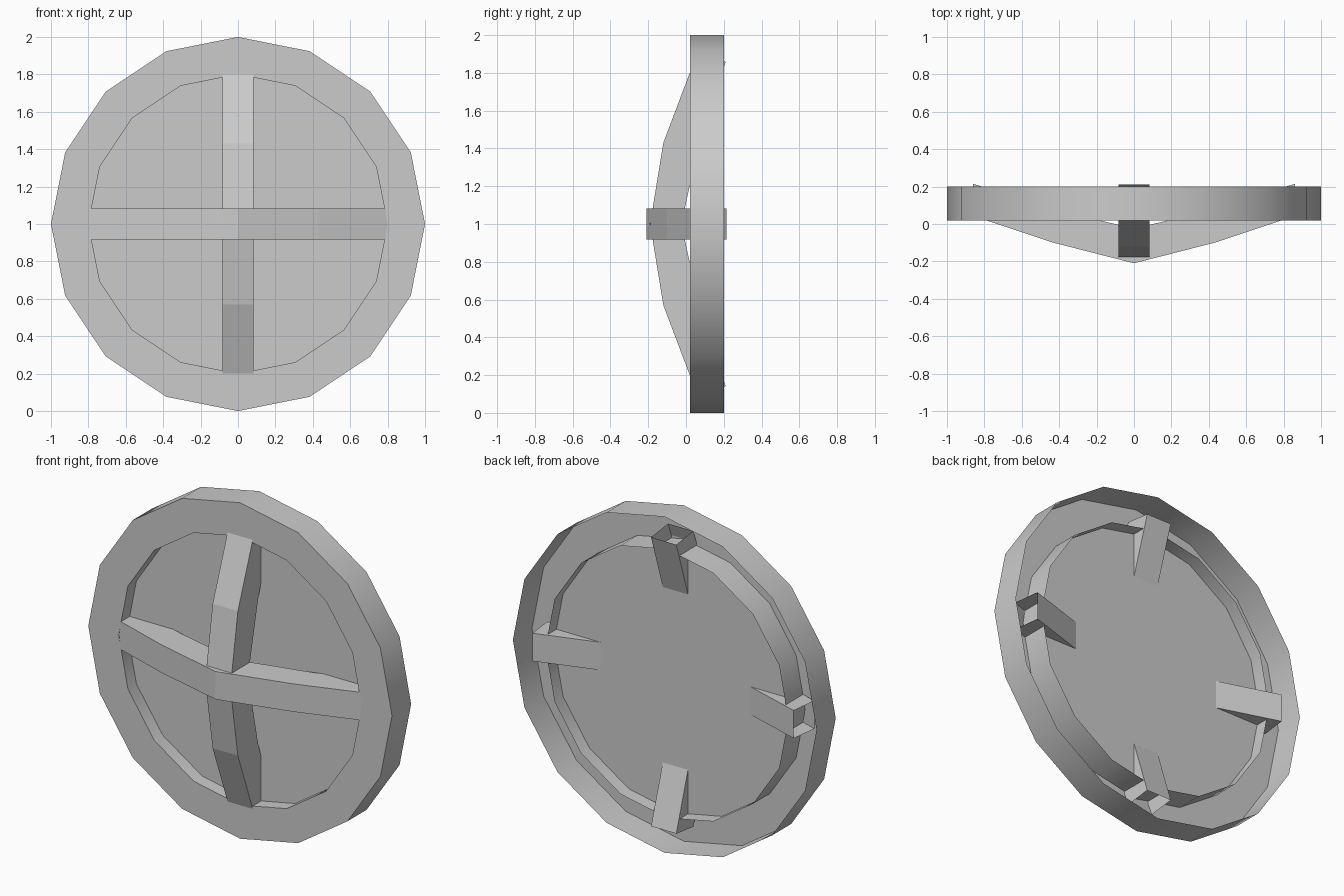
import bpy, bmesh, math

cube = bpy.data.objects.get("Cube")
if cube:
    bpy.data.objects.remove(cube, do_unlink=True)

grey = bpy.data.materials.new("light_grey")
grey.use_nodes = True
colour = (0.6, 0.6, 0.6, 1)
grey.diffuse_color = colour
grey.node_tree.nodes["Principled BSDF"].inputs["Base Color"].default_value = colour

SIDES = 16
CENTRE_Z = 1.0
HALF_BAR = 0.083


def finish(name, bm, smooth=False):
    mesh = bpy.data.meshes.new(name)
    bm.to_mesh(mesh)
    bm.free()
    mesh.materials.append(grey)
    obj = bpy.data.objects.new(name, mesh)
    bpy.context.collection.objects.link(obj)
    obj.location.z = CENTRE_Z
    if smooth:
        bpy.ops.object.select_all(action='DESELECT')
        obj.select_set(True)
        bpy.context.view_layer.objects.active = obj
        bpy.ops.object.shade_smooth_by_angle(angle=math.radians(30))
    return obj


def circle(bm, radius, y):
    angles = [2 * math.pi * i / SIDES for i in range(SIDES)]
    return [bm.verts.new((radius * math.cos(a), y, radius * math.sin(a))) for a in angles]


def bridge(bm, a, b):
    for i in range(len(a)):
        j = (i + 1) % len(a)
        bm.faces.new((a[i], a[j], b[j], b[i]))


# Rim: outer wall, front annulus and inner wall, open at the back
bm = bmesh.new()
profile = [(1, 0.2), (1, 0.02), (0.8, 0.02), (0.8, 0.1), (0.8, 0.18)]
loops = [circle(bm, r, y) for r, y in profile]
for a, b in zip(loops, loops[1:]):
    bridge(bm, a, b)
bmesh.ops.recalc_face_normals(bm, faces=bm.faces)
# outer wall must face outwards
bm.faces.ensure_lookup_table()
if bm.faces[0].normal.dot(bm.faces[0].calc_center_median()) < 0:
    bmesh.ops.reverse_faces(bm, faces=bm.faces)
finish("rim", bm, True)

# Recessed flat panel inside the rim
bm = bmesh.new()
bm.faces.new(circle(bm, 0.8, 0.1))
finish("panel", bm)


# Arched cross bars: square tubes with open ends
def cross_bar(name, front, back, upright):
    bm = bmesh.new()
    sections = []
    mirrored = lambda pts: [(-u, y) for u, y in reversed(pts[1:])] + pts
    for f, b in zip(mirrored(front), mirrored(back)):
        corners = [(f, -HALF_BAR), (f, HALF_BAR), (b, HALF_BAR), (b, -HALF_BAR)]
        sections.append([bm.verts.new((w, y, u) if upright else (u, y, w))
                         for (u, y), w in corners])
    for a, b in zip(sections, sections[1:]):
        bridge(bm, a, b)
    bmesh.ops.recalc_face_normals(bm, faces=bm.faces)
    finish(name, bm)


cross_bar("horizontal_bar",
          [(0, -0.21), (0.43, -0.1), (0.88, 0.05)],
          [(0, -0.025), (0.43, 0.08), (0.86, 0.215)], False)
cross_bar("vertical_bar",
          [(0, -0.19), (0.43, -0.12), (0.88, 0.05)],
          [(0, -0.025), (0.43, 0.07), (0.86, 0.21)], True)
